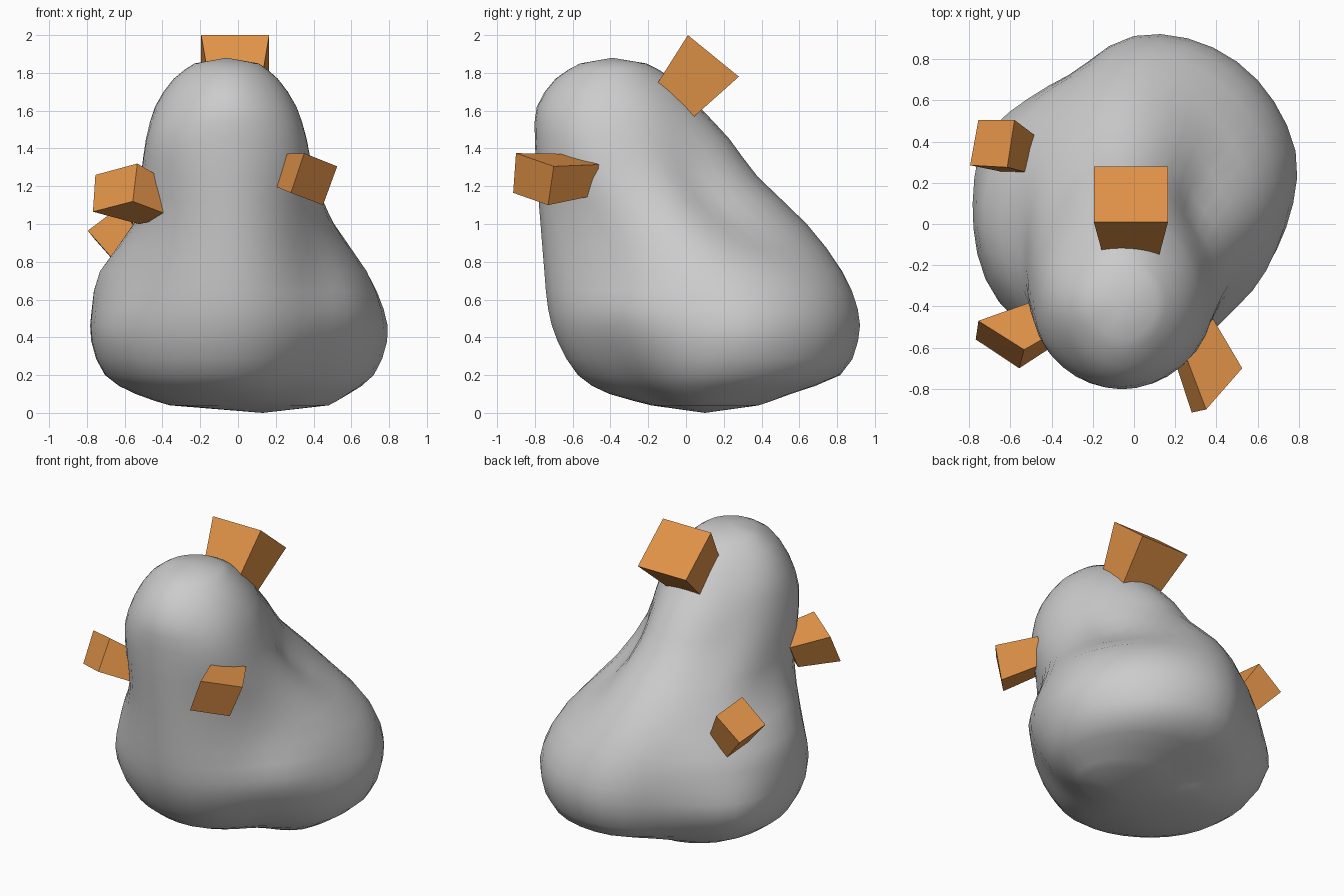
import bpy, bmesh
from math import cos, sin, pi, exp, degrees
from mathutils import Vector

if "Cube" in bpy.data.objects:
    bpy.data.objects.remove(bpy.data.objects["Cube"])

# Body sections: z, centre x, centre y, then radii every 45 degrees from +x
SECTIONS = [
    (0.04, 0.04, 0.10, .44, .38, .24, .34, .40, .36, .26, .26),
    (0.10, 0.00, 0.10, .58, .57, .42, .48, .54, .54, .50, .42),
    (0.20, 0.00, 0.10, .70, .77, .71, .61, .70, .69, .67, .55),
    (0.38, 0.00, 0.10, .76, .84, .81, .71, .77, .77, .78, .66),
    (0.55, 0.00, 0.10, .75, .83, .81, .71, .77, .79, .83, .69),
    (0.75, 0.00, 0.10, .68, .71, .73, .66, .73, .77, .85, .64),
    (1.00, -.02, -.05, .53, .53, .69, .59, .53, .63, .72, .56),
    (1.25, -.05, -.20, .45, .45, .58, .48, .46, .54, .59, .53),
    (1.45, -.06, -.30, .42, .42, .53, .43, .425, .48, .50, .48),
    (1.62, -.06, -.36, .37, .38, .43, .38, .38, .39, .43, .40),
    (1.77, -.06, -.39, .27, .28, .32, .28, .28, .27, .30, .28),
    (1.85, -.06, -.39, .17, .18, .18, .17, .17, .15, .17, .17),
]
# Local bulges and dents: angle, z, angular spread, vertical spread, amount
BUMPS = [
    (155, 0.36, 16, 0.24, .06),
    (112, 0.42, 16, 0.35, -.06),
    (213, 0.40, 20, 0.22, .03),
    (325, 0.64, 18, 0.22, .03),
    (15, 0.42, 15, 0.20, .025),
    (36, 1.14, 20, 0.18, -.055),
]


def spline(a, b, c, d, t):
    return b + 0.5 * t * (c - a + t * (2*a - 5*b + 4*c - d + t * (3*(b - c) + d - a)))


def bump(angle, z):
    total = 0
    for a, bz, wa, wz, amount in BUMPS:
        da = (angle - a + 180) % 360 - 180
        total += amount * exp(-(da / wa) ** 2 - ((z - bz) / wz) ** 2)
    return total


def ring(section, per=5):
    z, cx, cy, *r = section
    pts = []
    for i in range(8 * per):
        k, t = divmod(i, per)
        a = 2 * pi * i / (8 * per)
        rad = spline(r[k - 1], r[k], r[(k + 1) % 8], r[(k + 2) % 8], t / per)
        rad += bump(degrees(a), z)
        pts.append((cx + rad * cos(a), cy + rad * sin(a), z))
    return pts


def link(bm, name):
    bmesh.ops.recalc_face_normals(bm, faces=bm.faces)
    mesh = bpy.data.meshes.new(name)
    bm.to_mesh(mesh)
    bm.free()
    obj = bpy.data.objects.new(name, mesh)
    bpy.context.collection.objects.link(obj)
    return obj


# Smooth lumpy body, lofted through the sections
levels = []
last = len(SECTIONS) - 1
for i in range(last):
    quad = [SECTIONS[max(i - 1, 0)], SECTIONS[i], SECTIONS[i + 1], SECTIONS[min(i + 2, last)]]
    for t in (0, 0.5):
        levels.append([spline(*v, t) for v in zip(*quad)])
levels.append(SECTIONS[-1])

bm = bmesh.new()
rings = [[bm.verts.new(p) for p in ring(s)] for s in levels]
n = len(rings[0])
for lo, hi in zip(rings, rings[1:]):
    for i in range(n):
        j = (i + 1) % n
        bm.faces.new((lo[i], lo[j], hi[j], hi[i]))
for loop, tip in ((rings[0], (0.13, 0.1, 0.0)), (rings[-1], (-.06, -.39, 1.88))):
    v = bm.verts.new(tip)
    for i in range(n):
        bm.faces.new((loop[i], loop[(i + 1) % n], v))
body = link(bm, "body")
for p in body.data.polygons:
    p.use_smooth = True

# Tapered orange blocks set into the body
orange = bpy.data.materials.new("orange")
orange.diffuse_color = (0.75, 0.29, 0.065, 1)
orange.use_nodes = True
orange.node_tree.nodes["Principled BSDF"].inputs["Base Color"].default_value = orange.diffuse_color


def block(name, outer, inner_centre, taper):
    outer = [Vector(p) for p in outer]
    mid = sum(outer, Vector()) / 4
    bm = bmesh.new()
    o = [bm.verts.new(p) for p in outer]
    q = [bm.verts.new(Vector(inner_centre) + (p - mid) * taper) for p in outer]
    bm.faces.new(o)
    bm.faces.new(q[::-1])
    for i in range(4):
        j = (i + 1) % 4
        bm.faces.new((o[i], o[j], q[j], q[i]))
    link(bm, name).data.materials.append(orange)


block("top_block",
      [(-.195, .01, 2.0), (.165, .01, 2.0), (.165, .28, 1.78), (-.195, .28, 1.78)],
      (-.014, -.08, 1.625), 0.72)
block("front_right_block",
      [(.35, -.90, 1.375), (.525, -.70, 1.305), (.45, -.73, 1.10), (.28, -.915, 1.165)],
      (.285, -.55, 1.26), 0.8)
block("front_left_block",
      [(-.755, -.47, 1.26), (-.533, -.61, 1.32), (-.557, -.70, 1.12), (-.768, -.56, 1.065)],
      (-.43, -.475, 1.10), 0.8)
block("back_left_block",
      [(-.755, .505, .915), (-.58, .505, 1.05), (-.615, .275, 1.10), (-.795, .285, .965)],
      (-.54, .33, .80), 0.75)
